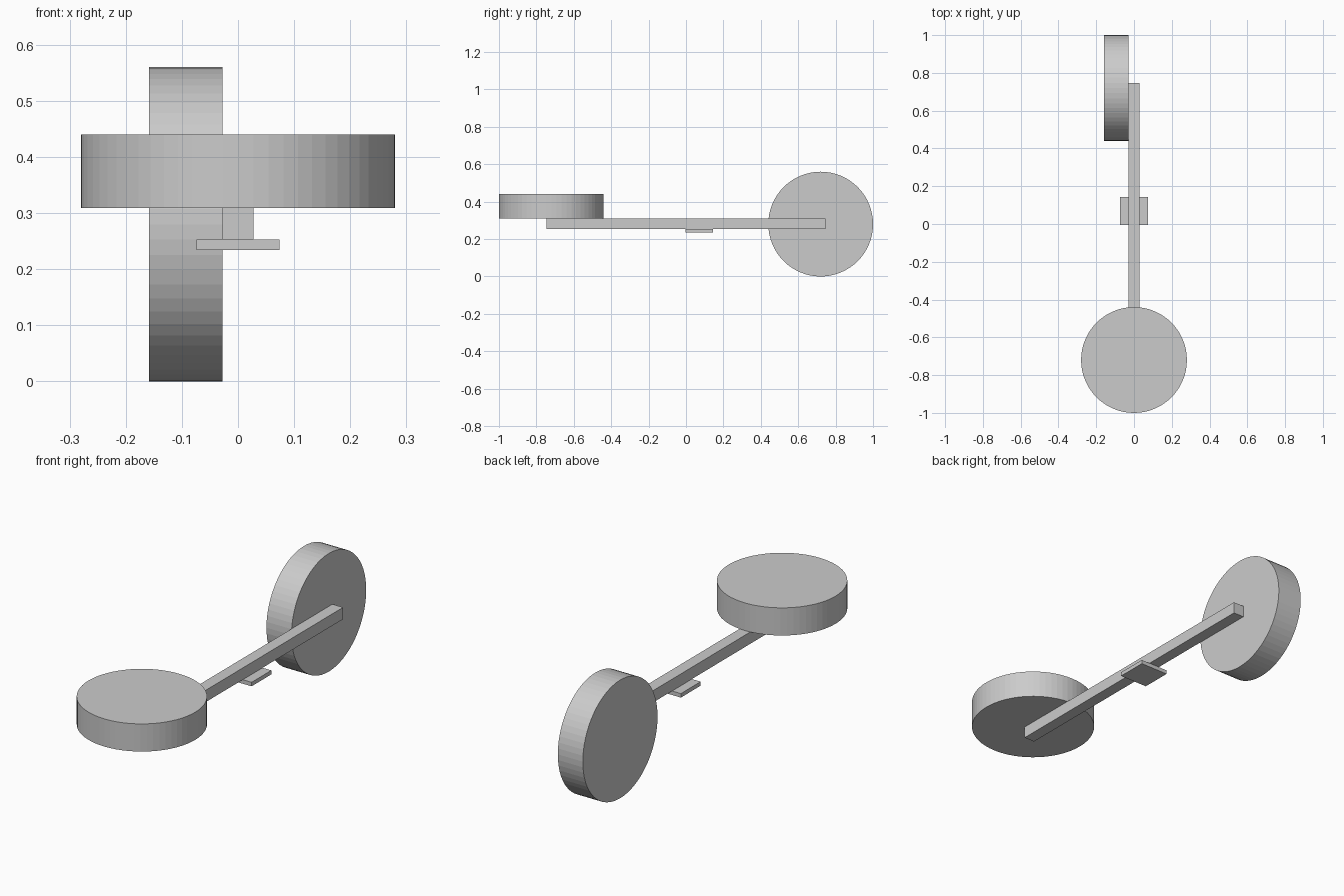
import bpy
from math import pi

if "Cube" in bpy.data.objects:
    bpy.data.objects.remove(bpy.data.objects["Cube"])


def box(name, lo, hi):
    center = [(a + b) / 2 for a, b in zip(lo, hi)]
    bpy.ops.mesh.primitive_cube_add(size=1, location=center)
    ob = bpy.context.object
    ob.name = name
    ob.scale = [b - a for a, b in zip(lo, hi)]
    bpy.ops.object.transform_apply(location=False, rotation=False, scale=True)
    return ob


def disc(name, center, rotation=(0, 0, 0)):
    bpy.ops.mesh.primitive_cylinder_add(vertices=64, radius=0.28, depth=0.131,
                                        location=center, rotation=rotation)
    ob = bpy.context.object
    ob.name = name
    return ob


# Long square bar joining the two discs
box("connecting_bar", (-0.028, -0.747, 0.253), (0.028, 0.747, 0.309))

# Small plate under the bar
box("foot_plate", (-0.074, -0.004, 0.234), (0.074, 0.144, 0.253))

# Flat disc resting on the front end of the bar
disc("front_disc", (0, -0.72, 0.3745))

# Upright disc on the left side of the back end
disc("back_disc", (-0.0935, 0.72, 0.28), (0, pi / 2, 0))
